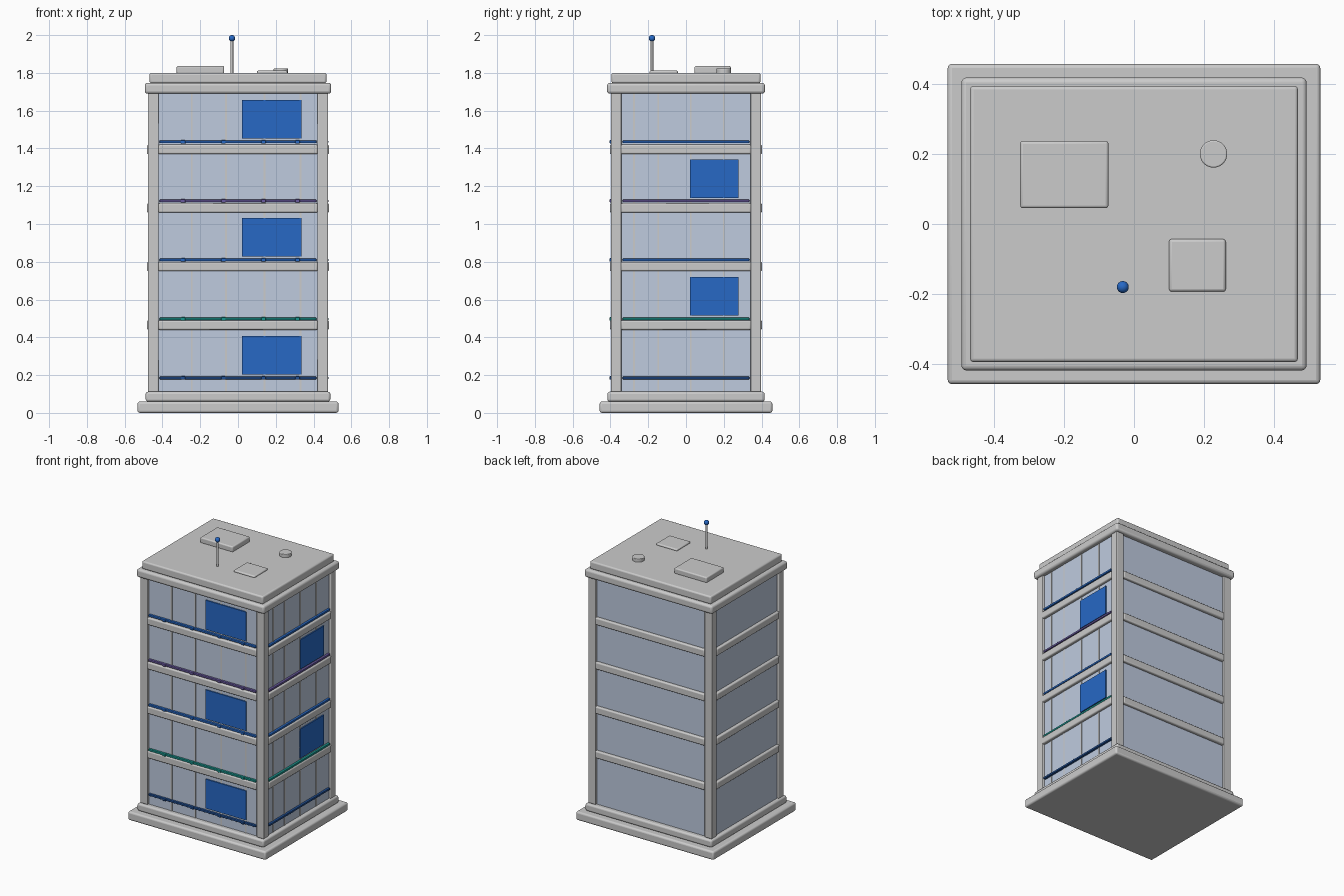
import bpy
from math import pi

if "Cube" in bpy.data.objects:
    bpy.data.objects.remove(bpy.data.objects["Cube"])


def material(name, rgb):
    m = bpy.data.materials.new(name)
    m.diffuse_color = (*rgb, 1)
    m.use_nodes = True
    m.node_tree.nodes["Principled BSDF"].inputs["Base Color"].default_value = m.diffuse_color
    return m


GLASS = material("glass_blue", (0.52, 0.60, 0.74))
BLUE = material("bright_blue", (0.02, 0.14, 0.56))
TEAL = material("teal", (0.01, 0.30, 0.27))
PURPLE = material("purple", (0.14, 0.10, 0.35))
NAVY = material("dark_blue", (0.015, 0.08, 0.30))


def finish(o, name, mat=None, bevel=0):
    o.name = name
    if mat:
        o.data.materials.append(mat)
    if bevel:
        b = o.modifiers.new("round", 'BEVEL')
        b.width, b.segments = bevel, 3
        bpy.ops.object.shade_smooth_by_angle()
    return o


def box(name, x, y, z, mat=None, bevel=0):
    """Box from (min, max) ranges on each axis."""
    bpy.ops.mesh.primitive_cube_add(size=1, location=[sum(r) / 2 for r in (x, y, z)])
    o = bpy.context.object
    o.scale = [r[1] - r[0] for r in (x, y, z)]
    bpy.ops.object.transform_apply(location=False, rotation=False, scale=True)
    return finish(o, name, mat, bevel)


def slab(name, hx, hy, z, mat=None, bevel=0):
    return box(name, (-hx, hx), (-hy, hy), z, mat, bevel)


def rod(name, x, y, r, z0, z1, bevel=0):
    bpy.ops.mesh.primitive_cylinder_add(vertices=32, radius=r, depth=z1 - z0,
                                        location=(x, y, (z0 + z1) / 2))
    o = finish(bpy.context.object, name, None, bevel)
    bpy.ops.object.shade_smooth_by_angle()
    return o


# Plinth, glazed core, cornice and roof
slab("base_slab", 0.532, 0.457, (0, 0.06), bevel=0.012)
slab("plinth", 0.489, 0.416, (0.06, 0.112), bevel=0.012)
slab("glass_core", 0.462, 0.382, (0.11, 1.70), GLASS)
slab("cornice", 0.493, 0.418, (1.69, 1.747), bevel=0.014)
slab("roof_slab", 0.468, 0.394, (1.745, 1.80), bevel=0.01)

# Corner columns
for sx in (-1, 1):
    for sy in (-1, 1):
        box("corner_column", sorted((sx * 0.42, sx * 0.477)),
            sorted((sy * 0.342, sy * 0.397)), (0.112, 1.70), bevel=0.005)

# Floor bands on all four sides
for i in range(4):
    z = (0.44 + 0.31 * i, 0.49 + 0.31 * i)
    for s in (-1, 1):
        box("floor_band", (-0.422, 0.422), sorted((s * 0.37, s * 0.402)), z, bevel=0.008)
        box("floor_band_side", sorted((s * 0.45, s * 0.482)), (-0.345, 0.345), z, bevel=0.008)

# Coloured sill strips with clips on the front, plain on the right
for i, mat in enumerate((NAVY, TEAL, BLUE, PURPLE, BLUE)):
    z = 0.185 + 0.3125 * i
    zr = (z - 0.007, z + 0.007)
    box("sill_strip_front", (-0.415, 0.415), (-0.398, -0.38), zr, mat, 0.003)
    box("sill_strip_right", (0.46, 0.478), (-0.335, 0.335), zr, mat, 0.003)
    for x in (-0.29, -0.077, 0.135, 0.315):
        box("sill_clip", (x - 0.012, x + 0.012), (-0.404, -0.39),
            (z - 0.009, z + 0.009), mat, 0.003)

# Thin mullions between the panes
for x in (-0.245, -0.063, 0.14, 0.33):
    box("mullion_front", (x - 0.005, x + 0.005), (-0.385, -0.38), (0.112, 1.69))
for y in (-0.275, -0.147, 0.025, 0.20):
    box("mullion_right", (0.46, 0.465), (y - 0.005, y + 0.005), (0.112, 1.69))

# Bright blue window panels
for z in (0.306, 0.929, 1.554):
    box("window_panel_front", (0.022, 0.335), (-0.39, -0.38), (z - 0.102, z + 0.102), BLUE)
for z in (0.618, 1.24):
    box("window_panel_right", (0.46, 0.47), (0.02, 0.278), (z - 0.102, z + 0.102), BLUE)

# Rooftop equipment
box("roof_unit_large", (-0.325, -0.073), (0.045, 0.237), (1.795, 1.836), bevel=0.008)
box("roof_hatch", (0.10, 0.262), (-0.193, -0.043), (1.795, 1.812), bevel=0.008)
rod("roof_vent", 0.227, 0.20, 0.039, 1.795, 1.823, 0.004)
rod("antenna_mast", -0.032, -0.18, 0.007, 1.795, 1.975)
bpy.ops.mesh.primitive_uv_sphere_add(segments=32, ring_count=16, radius=0.017,
                                     location=(-0.032, -0.18, 1.983))
finish(bpy.context.object, "antenna_ball", BLUE)
bpy.ops.object.shade_smooth_by_angle()
